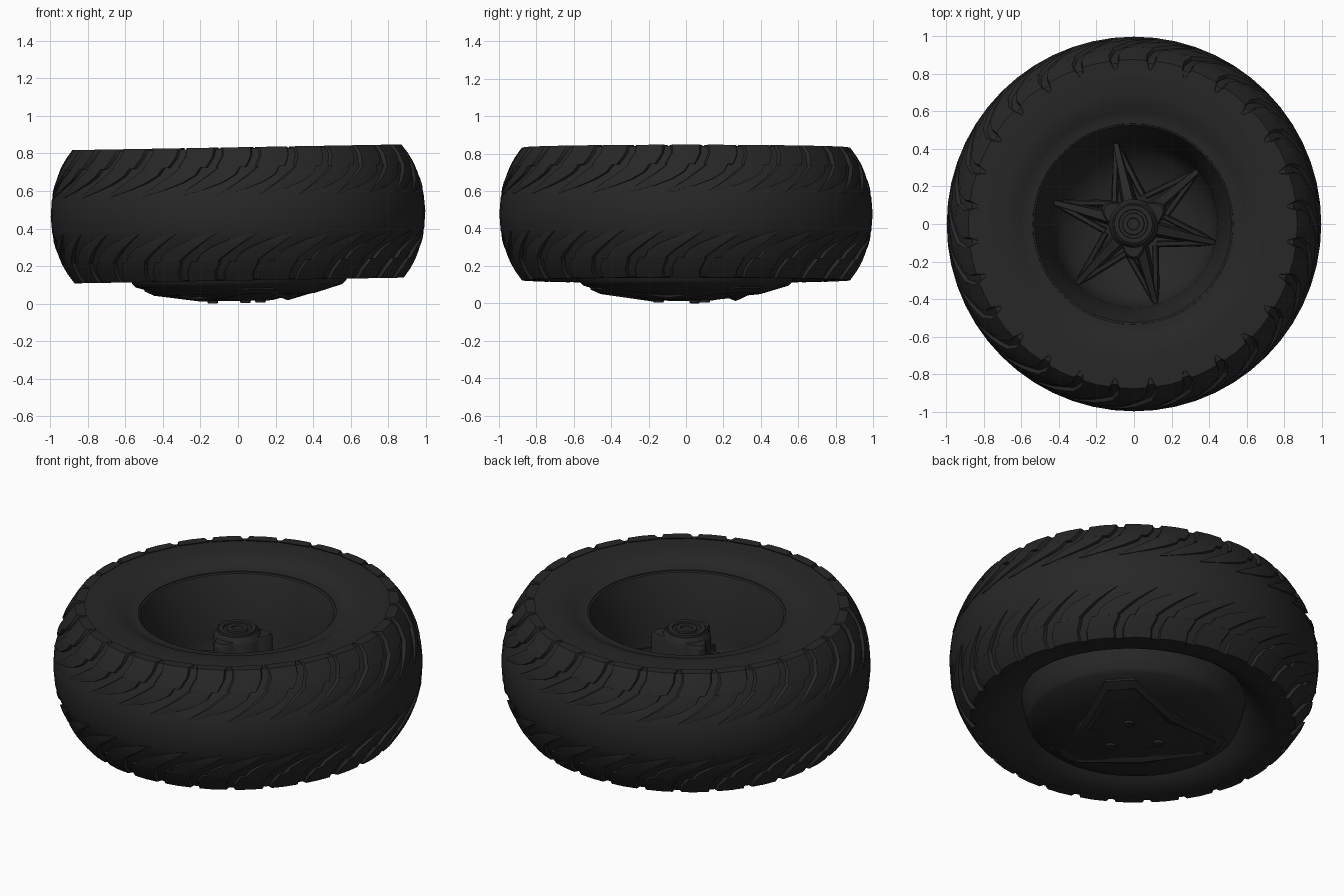
import bpy, bmesh, math
from mathutils import Matrix, Vector

if "Cube" in bpy.data.objects:
    bpy.data.objects.remove(bpy.data.objects["Cube"])

PI2 = 2 * math.pi
MID = 0.483          # height of the tyre's centre plane
parts = []

rubber = bpy.data.materials.new("dark_rubber")
rubber.diffuse_color = (0.02, 0.02, 0.02, 1)
rubber.use_nodes = True
rubber.node_tree.nodes["Principled BSDF"].inputs["Base Color"].default_value = rubber.diffuse_color


def finish(name, bm, angle=35):
    bmesh.ops.recalc_face_normals(bm, faces=bm.faces)
    me = bpy.data.meshes.new(name)
    bm.to_mesh(me)
    bm.free()
    ob = bpy.data.objects.new(name, me)
    bpy.context.collection.objects.link(ob)
    me.materials.append(rubber)
    bpy.context.view_layer.objects.active = ob
    ob.select_set(True)
    bpy.ops.object.shade_smooth_by_angle(angle=math.radians(angle))
    ob.select_set(False)
    parts.append(ob)
    return ob


def lathe(name, profile, seg=56, closed=False, angle=35):
    bm = bmesh.new()
    vs = [bm.verts.new((r, 0, z)) for r, z in profile]
    n = len(vs)
    edges = [bm.edges.new((vs[i], vs[(i + 1) % n])) for i in range(n if closed else n - 1)]
    bmesh.ops.spin(bm, geom=vs + edges, cent=(0, 0, 0), axis=(0, 0, 1),
                   angle=PI2, steps=seg, use_duplicate=False)
    bmesh.ops.remove_doubles(bm, verts=bm.verts, dist=1e-4)
    return finish(name, bm, angle)


def loft(bm, rings):
    """Skin a list of equal closed rings and cap both ends."""
    rows = [[bm.verts.new(p) for p in ring] for ring in rings]
    n = len(rows[0])
    for a, b in zip(rows, rows[1:]):
        for i in range(n):
            bm.faces.new((a[i], a[(i + 1) % n], b[(i + 1) % n], b[i]))
    bm.faces.new(rows[0])
    bm.faces.new(rows[-1])


def polar(r, a, z):
    return Vector((r * math.cos(a), r * math.sin(a), z))


def cyl(bm, r1, r2, z1, z2, x=0, y=0, seg=20):
    loft(bm, [[(x + r * math.cos(PI2 * i / seg), y + r * math.sin(PI2 * i / seg), z)
               for i in range(seg)] for r, z in ((r1, z1), (r2, z2))])


# tyre crown: distance from centre plane -> radius
CROWN = [(0, 0.998), (0.1, 0.99), (0.18, 0.972), (0.26, 0.938), (0.31, 0.908), (0.355, 0.875)]


def crown(z):
    for (z0, r0), (z1, r1) in zip(CROWN, CROWN[1:]):
        if z <= z1:
            return r0 + (r1 - r0) * (z - z0) / (z1 - z0)
    return CROWN[-1][1]


# tyre carcass, a little lower than the lugs at the shoulders
def carcass_r(z):
    return crown(abs(z)) - 0.02 * min(1, max(0, (abs(z) - 0.09) / 0.12))


levels = [-0.35, -0.31, -0.26, -0.2, -0.14, -0.09, 0, 0.09, 0.14, 0.2, 0.26, 0.31, 0.347]
prof = [(carcass_r(z), MID + z) for z in levels]
prof += [(0.80, 0.832), (0.70, 0.828), (0.64, 0.818), (0.60, 0.797), (0.57, 0.787), (0.535, 0.785), (0.50, 0.6)]
prof += [(0.58, 0.30), (0.605, 0.255), (0.65, 0.20), (0.71, 0.155), (0.79, 0.128)]
lathe("tyre_carcass", prof, closed=True)

# tread lugs: shoulder blocks and curved tapering blades on both sides
COUNT = 28


def lug(bm, a0, stations, flip):
    rings = []
    for z, shift, width in stations:
        r = crown(z)
        ring = []
        for rr, s, k in ((r - 0.05, -1, 1.15), (r, -1, 0.9), (r + 0.002, 0, 1),
                         (r, 1, 0.9), (r - 0.05, 1, 1.15)):
            p = polar(rr, a0 + shift + s * k * width / 2, z)
            if flip:
                p = Vector((p.x, -p.y, -p.z))
            ring.append(p + Vector((0, 0, MID)))
        rings.append(ring)
    loft(bm, rings)


blocks, blades = bmesh.new(), bmesh.new()
for flip in (False, True):
    for i in range(COUNT):
        a = PI2 * i / COUNT
        lug(blocks, a, [(0.355, 0, 0.185), (0.31, 0, 0.18), (0.275, -0.02, 0.18), (0.25, -0.035, 0.175)], flip)
        lug(blades, a, [(0.25, -0.045, 0.13), (0.21, -0.085, 0.16), (0.17, -0.15, 0.15),
                        (0.135, -0.225, 0.11), (0.10, -0.32, 0.03)], flip)
finish("tread_shoulder_blocks", blocks)
finish("tread_blades", blades)

# rim well seen from above
lathe("rim_well", [(0.545, 0.785), (0.525, 0.775), (0.49, 0.68), (0.46, 0.55), (0.445, 0.45),
                   (0.435, 0.34), (0.38, 0.24), (0.25, 0.17), (0, 0.14)], seg=48)

# convex wheel cover underneath
lathe("wheel_cover", [(0.61, 0.27), (0.605, 0.25), (0.59, 0.18), (0.57, 0.12), (0.55, 0.10),
                      (0.40, 0.055), (0.2, 0.035), (0, 0.03)], seg=48)

# three-cornered plate on the cover: raised border around a sunken middle
APEX = math.radians(42)
plate = bmesh.new()
corners = []
for k in range(3):
    a = APEX + k * PI2 / 3
    corners += [polar(0.51, a - 0.16, 0.078), polar(0.51, a + 0.16, 0.078),
                polar(0.30, a + PI2 / 6, 0.03)]
base = [Vector((c.x * 1.03, c.y * 1.03, c.z + 0.05)) for c in corners]
crest = [Vector((c.x * 0.9, c.y * 0.9, c.z * 0.75 - 0.004)) for c in corners]
inner = [Vector((c.x * 0.78, c.y * 0.78, c.z * 0.75 + 0.01)) for c in corners]
middle = [Vector((c.x * 0.4, c.y * 0.4, 0.02)) for c in corners]
loft(plate, [base, corners, crest, inner, middle])
finish("triangular_plate", plate, 25)

bolts = bmesh.new()
for k in range(3):
    p = polar(0.15, APEX + k * PI2 / 3, 0)
    cyl(bolts, 0.034, 0.026, 0.04, 0.008, p.x, p.y, 12)
finish("plate_bolts", bolts)

# hub: one barrel with three rounded lobes, raised rings on its face
hub = bmesh.new()


def lobed(scale, z, n=60):
    ring = []
    for i in range(n):
        a = PI2 * i / n
        bump = max(0, math.cos(3 * (a - math.radians(30)))) ** 1.5
        ring.append(polar(scale * (0.132 + 0.058 * bump), a, z))
    return ring


loft(hub, [lobed(1, 0.15), lobed(1, 0.645), lobed(0.93, 0.662)])
cyl(hub, 0.13, 0.112, 0.655, 0.685, seg=28)
finish("hub", hub)
for name, r, z in (("hub_outer_ring", 0.09, 0.695), ("hub_inner_ring", 0.045, 0.695)):
    lathe(name, [(r - 0.018, 0.67), (r - 0.012, z), (r + 0.012, z), (r + 0.018, 0.67)], seg=24, closed=True)

# six tapered spokes with struts running to both sides of the hub
spokes = bmesh.new()


def beam(p, q, w1, w2, h):
    side = (q - p).cross(Vector((0, 0, 1))).normalized()
    rings = []
    for c, w in ((p, w1), (q, w2)):
        down = Vector((0, 0, -h))
        rings.append([c + side * w * 0.6, c - side * w * 0.6, c - side * w + down, c + side * w + down])
    loft(spokes, rings)


for k, deg in enumerate((40, 103, 165, 226, 285, 347)):
    a = math.radians(deg)
    top = 0.56 if k % 2 else 0.52
    tip = polar(0.44, a, 0.40)
    beam(polar(0.10, a, top), tip, 0.045, 0.02, 0.2)
    for s in (-1, 1):
        beam(polar(0.16, a + s * 0.5, top - 0.12), tip - Vector((0, 0, 0.04)), 0.018, 0.018, 0.15)
finish("spokes", spokes)

# the whole wheel leans slightly, then rests on the ground
tilt = (Matrix.Translation((0, 0, MID)) @ Matrix.Rotation(math.radians(-1.0), 4, 'Y')
        @ Matrix.Translation((0, 0, -MID)))
for ob in parts:
    ob.data.transform(tilt)
low = min(v.co.z for ob in parts for v in ob.data.vertices)
for ob in parts:
    ob.data.transform(Matrix.Translation((0, 0, -low)))
